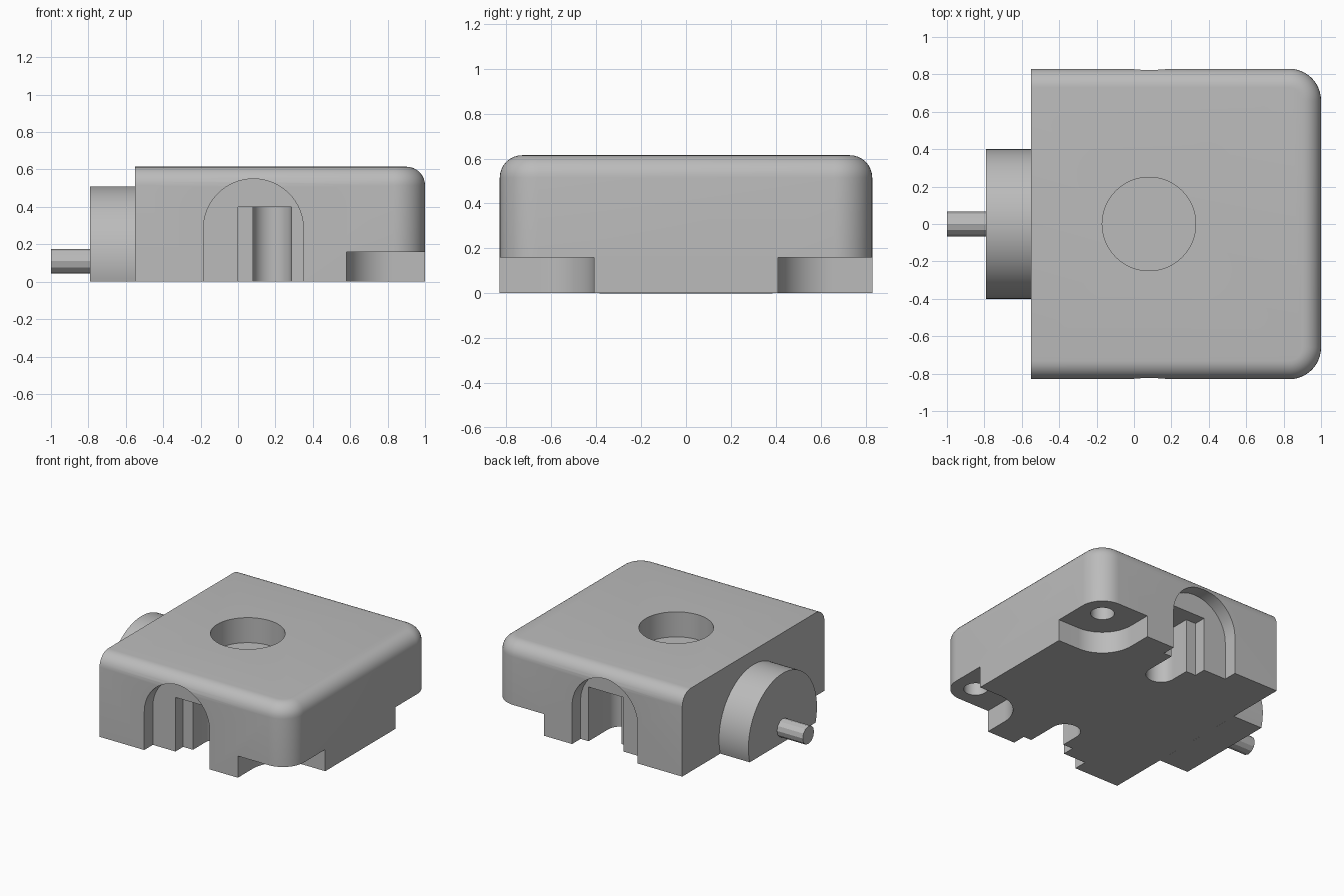
import bpy, bmesh
from math import sin, cos, pi, radians

cube = bpy.data.objects.get("Cube")
if cube:
    bpy.data.objects.remove(cube, do_unlink=True)

grey = bpy.data.materials.new("plain grey")
grey.use_nodes = True
tone = (0.5, 0.5, 0.5, 1)
grey.diffuse_color = tone
grey.node_tree.nodes["Principled BSDF"].inputs["Base Color"].default_value = tone


def arc(cx, cy, r, start, end, steps=24):
    angles = [radians(start + (end - start) * i / steps) for i in range(steps + 1)]
    return [(cx + r * cos(a), cy + r * sin(a)) for a in angles]


def circle(cx, cy, r, sides=48):
    return arc(cx, cy, r, 0, 360, sides)[:-1]


def add_object(name, bm):
    bmesh.ops.recalc_face_normals(bm, faces=bm.faces)
    mesh = bpy.data.meshes.new(name)
    bm.to_mesh(mesh)
    bm.free()
    mesh.materials.append(grey)
    obj = bpy.data.objects.new(name, mesh)
    bpy.context.collection.objects.link(obj)
    return obj


def prism(name, outline, axis, low, high, flip=1):
    """Extrude a 2D outline along an axis; flip=-1 mirrors it across y."""
    place = {"x": lambda u, v, w: (w, u * flip, v),
             "y": lambda u, v, w: (u, w * flip, v),
             "z": lambda u, v, w: (u, v * flip, w)}[axis]
    bm = bmesh.new()
    ends = [[bm.verts.new(place(u, v, w)) for u, v in outline] for w in (low, high)]
    for ring in ends:
        bm.faces.new(ring)
    n = len(outline)
    for i in range(n):
        j = (i + 1) % n
        bm.faces.new((ends[0][i], ends[0][j], ends[1][j], ends[1][i]))
    return add_object(name, bm)


def select(obj):
    bpy.ops.object.select_all(action="DESELECT")
    obj.select_set(True)
    bpy.context.view_layer.objects.active = obj


def smooth(obj, angle=25):
    select(obj)
    bpy.ops.object.shade_smooth_by_angle(angle=radians(angle))


def cut(obj, cutter):
    mod = obj.modifiers.new("cut", "BOOLEAN")
    mod.operation = "DIFFERENCE"
    mod.solver = "EXACT"
    mod.object = cutter
    select(obj)
    bpy.ops.object.modifier_apply(modifier=mod.name)
    bpy.data.objects.remove(cutter, do_unlink=True)


# Housing: slab with two rounded corners and a rounded top rim on three sides
BACK, SIDE, TOP, ROUND = -0.55, 0.83, 0.615, 0.17
outline = [(BACK, -SIDE)]
outline += arc(1 - ROUND, -SIDE + ROUND, ROUND, -90, 0, 12)
outline += arc(1 - ROUND, SIDE - ROUND, ROUND, 0, 90, 12)
outline += [(BACK, SIDE)]
housing = prism("housing", outline, "z", 0, TOP)
bm = bmesh.new()
bm.from_mesh(housing.data)
rim = [e for e in bm.edges
       if all(v.co.z > TOP - 0.01 for v in e.verts)
       and not all(v.co.x < BACK + 0.01 for v in e.verts)]
bmesh.ops.bevel(bm, geom=rim, offset=0.1, segments=8, profile=0.5, affect="EDGES")
bm.to_mesh(housing.data)
bm.free()

# Blind round well in the top
cut(housing, prism("well_cutter", circle(0.08, 0, 0.25, 64), "z", 0.43, 0.8))

# Matching cuts on both sides
arch = [(-0.185, -0.1)] + arc(0.0825, 0.2825, 0.2675, 180, 0, 32) + [(0.35, -0.1)]
slot = [(0, 0.95), (0, 0.64), (0.08, 0.64)]
slot += arc(0.1825, 0.5, 0.1025, 180, 360) + [(0.285, 0.95)]
pocket = arc(0.83, 0.66, 0.25, 270, 180) + [(0.58, 0.95), (1.1, 0.95), (1.1, 0.41)]
for side in (1, -1):
    cut(housing, prism("arch_cutter", arch, "y", 0.73, 0.95, side))
    cut(housing, prism("slot_cutter", slot, "z", -0.1, 0.4, side))
    cut(housing, prism("pocket_cutter", pocket, "z", -0.1, 0.16, side))
    cut(housing, prism("screw_hole_cutter", circle(0.83, 0.66, 0.08, 32), "z", 0.1, 0.42, side))
smooth(housing)

# Round boss with a flat underside, and the shaft that comes out of it
dip = 16
boss = prism("boss", arc(0, 0.11, 0.4, -dip, 180 + dip, 56), "x", -0.79, BACK)
smooth(boss)
shaft = prism("shaft", circle(0, 0.11, 0.066, 12), "x", -1, -0.79)
smooth(shaft, 20)
